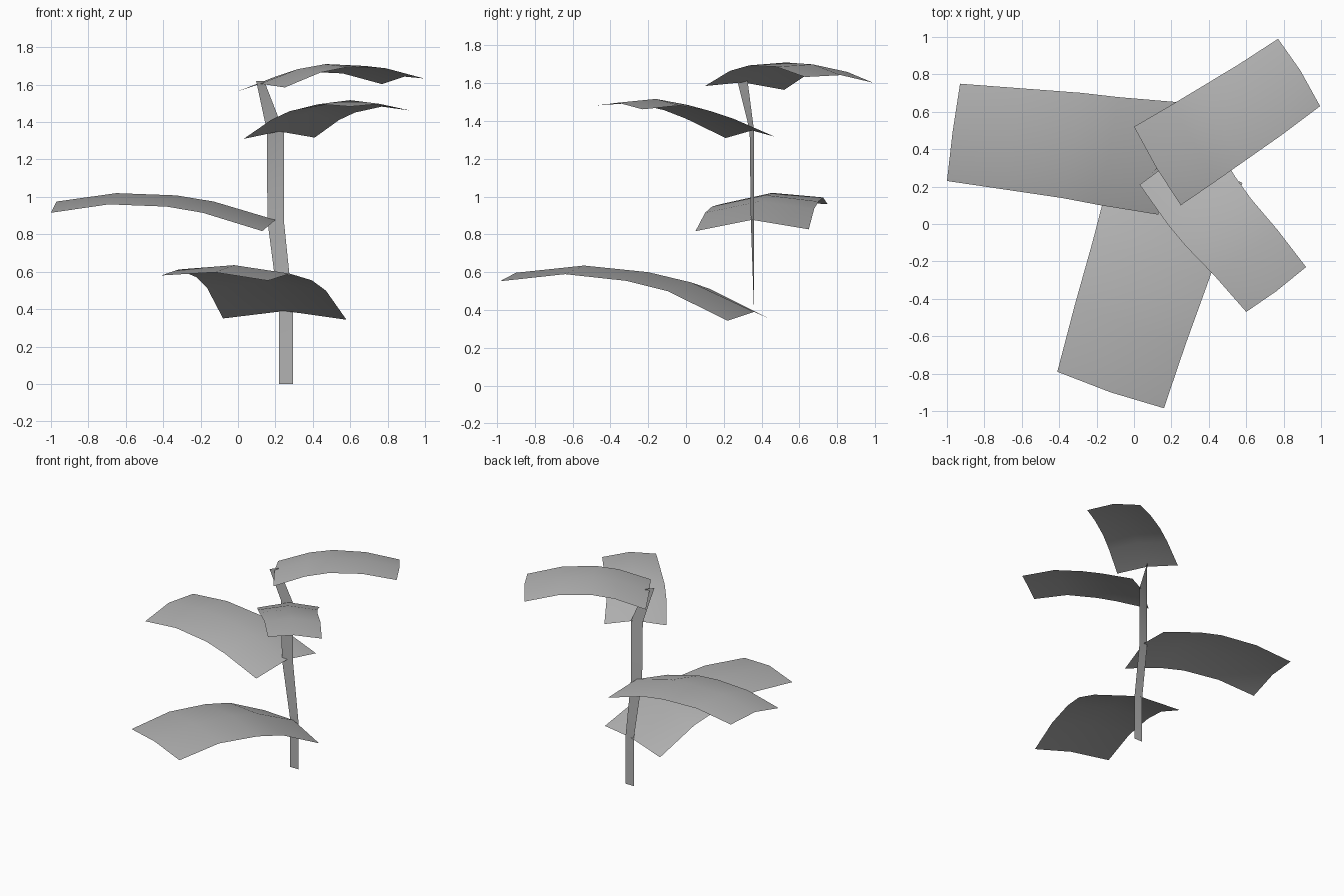
import bpy
import bmesh
from mathutils import Vector

cube = bpy.data.objects.get("Cube")
if cube:
    bpy.data.objects.remove(cube)

# One plain grey for the whole plant
grey = bpy.data.materials.new("plain_grey")
grey.use_nodes = True
colour = (0.45, 0.45, 0.45, 1)
grey.diffuse_color = colour
grey.node_tree.nodes["Principled BSDF"].inputs["Base Color"].default_value = colour


def sheet(name, rows):
    """Thin smooth surface spanned between rows of points."""
    bm = bmesh.new()
    grid = [[bm.verts.new(p) for p in row] for row in rows]
    for a, b in zip(grid, grid[1:]):
        for i in range(len(a) - 1):
            bm.faces.new((a[i], a[i + 1], b[i + 1], b[i]))
    for f in bm.faces:
        f.smooth = True
    mesh = bpy.data.meshes.new(name)
    bm.to_mesh(mesh)
    bm.free()
    mesh.materials.append(grey)
    obj = bpy.data.objects.new(name, mesh)
    bpy.context.collection.objects.link(obj)
    return obj


def leaf(name, ridge, base_sides, tip_sides):
    """Arched leaf: a midrib path with side offsets blended from base to tip."""
    ridge = [Vector(p) for p in ridge]
    length = (ridge[-1] - ridge[0]).length
    rows = []
    for p in ridge:
        t = (p - ridge[0]).length / length
        left, right = (Vector(b).lerp(Vector(e), t) for b, e in zip(base_sides, tip_sides))
        rows.append((p + right, p, p + left))
    return sheet(name, rows)


# Stem: a flat ribbon that twists and leans towards the top
sheet("stem", [
    [(0.22, 0.36, 0.0), (0.295, 0.36, 0.0)],
    [(0.22, 0.36, 0.39), (0.295, 0.36, 0.39)],
    [(0.157, 0.343, 0.875), (0.245, 0.36, 0.875)],
    [(0.155, 0.337, 1.35), (0.245, 0.36, 1.35)],
    [(0.097, 0.27, 1.62), (0.14, 0.325, 1.62)],
])

# Leaves: midrib from base to tip, then (left, right) offsets at base and tip
leaf("lowest_leaf",
     [(0.25, 0.36, 0.39), (0.153, 0.03, 0.545), (0.086, -0.20, 0.60),
      (-0.02, -0.54, 0.635), (-0.125, -0.90, 0.597)],
     [(0.33, -0.14, -0.047), (-0.33, 0.09, -0.04)],
     [(0.285, -0.085, -0.045), (-0.285, 0.11, -0.017)])

leaf("lower_leaf",
     [(0.20, 0.35, 0.877), (-0.13, 0.39, 0.975), (-0.33, 0.42, 1.008),
      (-0.65, 0.455, 1.02), (-0.97, 0.49, 0.975)],
     [(-0.07, -0.30, -0.06), (0.05, 0.30, -0.05)],
     [(-0.03, -0.26, -0.06), (0.04, 0.26, -0.015)])

leaf("upper_leaf",
     [(0.22, 0.35, 1.35), (0.36, 0.13, 1.445), (0.45, 0.01, 1.485),
      (0.60, -0.16, 1.517), (0.76, -0.36, 1.497)],
     [(0.19, 0.12, -0.033), (-0.19, -0.14, -0.04)],
     [(0.16, 0.13, -0.035), (-0.16, -0.11, -0.014)])

leaf("top_leaf",
     [(0.12, 0.30, 1.605), (0.32, 0.43, 1.683), (0.47, 0.53, 1.71),
      (0.68, 0.67, 1.70), (0.89, 0.82, 1.643)],
     [(-0.12, 0.22, -0.04), (0.13, -0.20, -0.02)],
     [(-0.12, 0.17, -0.04), (0.105, -0.19, -0.01)])
